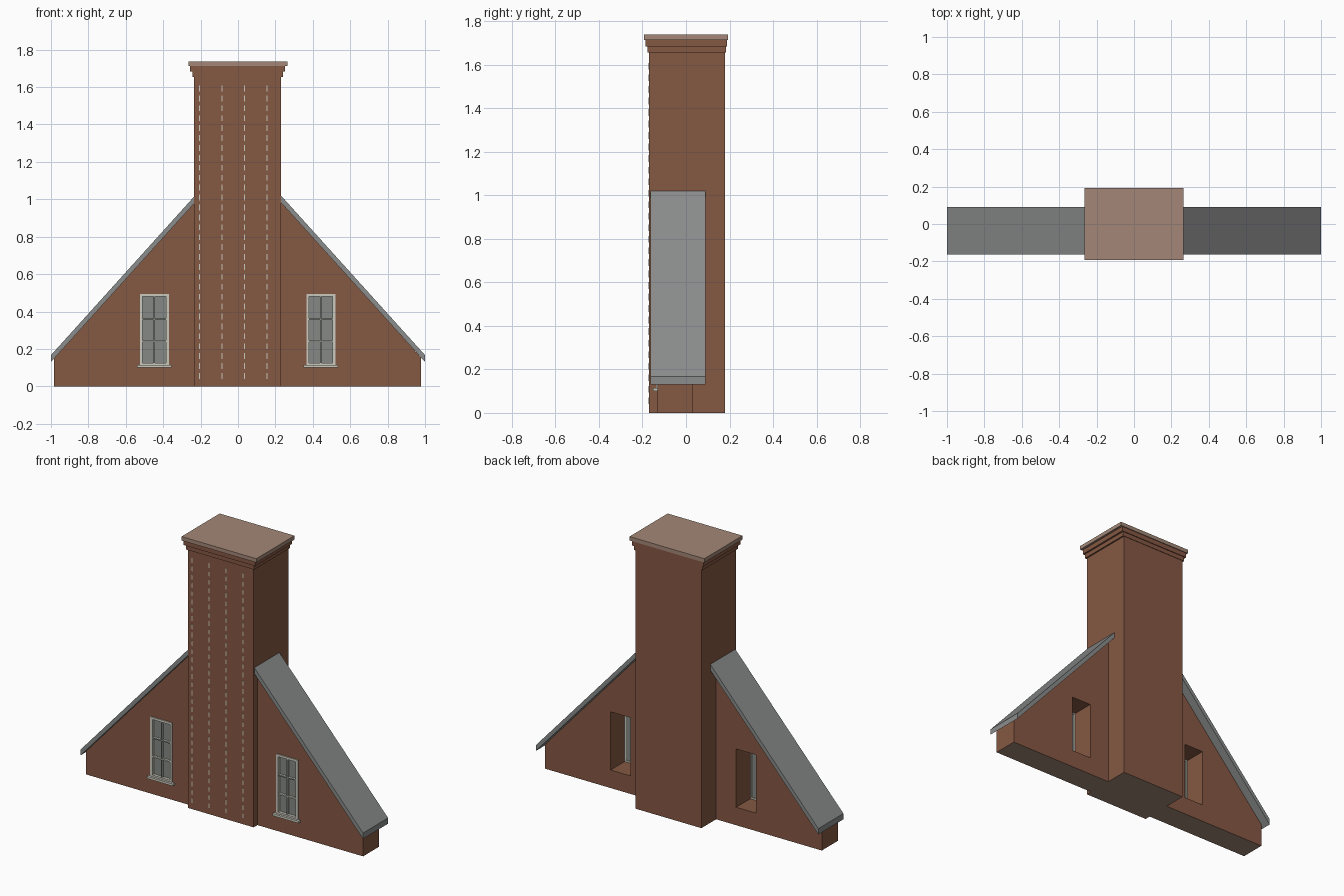
import bpy, bmesh
from mathutils import Vector

if "Cube" in bpy.data.objects:
    bpy.data.objects.remove(bpy.data.objects["Cube"], do_unlink=True)


def material(name, rgb):
    m = bpy.data.materials.new(name)
    m.use_nodes = True
    m.diffuse_color = (*rgb, 1)
    bsdf = next(n for n in m.node_tree.nodes if n.type == 'BSDF_PRINCIPLED')
    bsdf.inputs["Base Color"].default_value = (*rgb, 1)
    return m


BRICK = material("brick", (0.235, 0.098, 0.056))
STONE = material("capstone", (0.37, 0.245, 0.187))
SLATE = material("slate", (0.255, 0.268, 0.260))
PALE = material("pale_trim", (0.60, 0.59, 0.51))
GLASS = material("glass", (0.235, 0.250, 0.235))

MID = -0.0025  # centre line of the brickwork


def finish(name, bm, *mats):
    bmesh.ops.recalc_face_normals(bm, faces=bm.faces)
    mesh = bpy.data.meshes.new(name)
    bm.to_mesh(mesh)
    bm.free()
    for m in mats:
        mesh.materials.append(m)
    ob = bpy.data.objects.new(name, mesh)
    bpy.context.collection.objects.link(ob)
    return ob


def add_box(bm, x, y, z):
    verts = bmesh.ops.create_cube(bm, size=1)["verts"]
    for v in verts:
        v.co = Vector([a + (b - a) * (c + 0.5) for (a, b), c in zip((x, y, z), v.co)])


def box(name, x, y, z, *mats):
    bm = bmesh.new()
    add_box(bm, x, y, z)
    return finish(name, bm, *mats)


def prism(name, outline, y, *mats):
    """Extrude an outline in x and z along the y range."""
    bm = bmesh.new()
    face = bm.faces.new([bm.verts.new((px, y[0], pz)) for px, pz in outline])
    ext = bmesh.ops.extrude_face_region(bm, geom=[face])
    for v in ext["geom"]:
        if isinstance(v, bmesh.types.BMVert):
            v.co.y = y[1]
    return finish(name, bm, *mats)


def paint_base(ob):
    """Give the underside at ground level the second material."""
    for p in ob.data.polygons:
        if p.normal.z < -0.9 and p.center.z < 0.01:
            p.material_index = 1


def around(c, half):
    return (c - half, c + half)


# Chimney stack with two corbel courses and a capstone
paint_base(box("chimney_stack", around(MID, 0.2325), (-0.17, 0.18), (0, 1.655), BRICK, STONE))
box("lower_corbel", around(MID, 0.242), (-0.178, 0.183), (1.655, 1.683), BRICK)
box("upper_corbel", around(MID, 0.253), (-0.185, 0.188), (1.683, 1.713), BRICK)
box("capstone", around(0, 0.265), around(0, 0.193), (1.713, 1.738), STONE)

# Dashed pale strips on the front of the stack
bm = bmesh.new()
for col in range(4):
    for row in range(30):
        z = 0.04 + row * 0.053
        add_box(bm, around(-0.205 + col * 0.12, 0.003), (-0.1725, -0.169), (z, z + 0.031))
finish("stack_dashes", bm, PALE)


def window(side, c):
    # Four-sided frame, sill, glass and glazing bars
    bm = bmesh.new()
    for s in (-1, 1):
        add_box(bm, around(c + s * 0.07, 0.0075), (-0.138, -0.112), (0.11, 0.495))
    for z in (0.1175, 0.4875):
        add_box(bm, around(c, 0.0625), (-0.138, -0.112), around(z, 0.0075))
    finish(side + "_window_frame", bm, PALE)
    box(side + "_window_sill", around(c, 0.092), (-0.152, -0.125), (0.1, 0.114), PALE)
    box(side + "_window_glass", around(c, 0.0635), (-0.12, -0.116), (0.124, 0.481), GLASS)

    bm = bmesh.new()
    add_box(bm, around(c, 0.004), (-0.134, -0.119), (0.125, 0.48))
    for z in (0.24, 0.36):
        add_box(bm, around(c, 0.0625), (-0.134, -0.119), around(z, 0.004))
    bars = finish(side + "_glazing_bars", bm, PALE, GLASS)
    for p in bars.data.polygons:
        if p.normal.y < -0.9 and abs(p.center.z - 0.24) > 0.01:
            p.material_index = 1


# Gable wings, roofs and windows on both sides
for side, s in (("left", 1), ("right", -1)):
    wing = [(0.981, 0), (0.981, 0.153), (0.22, 1.002), (0.22, 0)]
    wall = prism(side + "_gable_wall", [(MID + s * x, z) for x, z in wing],
                 (-0.132, 0.031), BRICK, STONE)
    c = MID + s * 0.445
    cutter = box(side + "_opening_cutter", around(c, 0.07), (-0.3, 0.3), (0.115, 0.488), BRICK)
    cutter.hide_render = True
    cut = wall.modifiers.new("opening", 'BOOLEAN')
    cut.operation = 'DIFFERENCE'
    cut.solver = 'EXACT'
    cut.object = cutter
    bpy.context.view_layer.objects.active = wall
    bpy.ops.object.modifier_apply(modifier=cut.name)
    bpy.data.objects.remove(cutter, do_unlink=True)
    paint_base(wall)

    slope = [(1.0, 0.13), (1.0, 0.167), (0.228, 1.022), (0.228, 0.985)]
    prism(side + "_roof", [(s * x, z) for x, z in slope], (-0.164, 0.09), SLATE)
    window(side, c)
